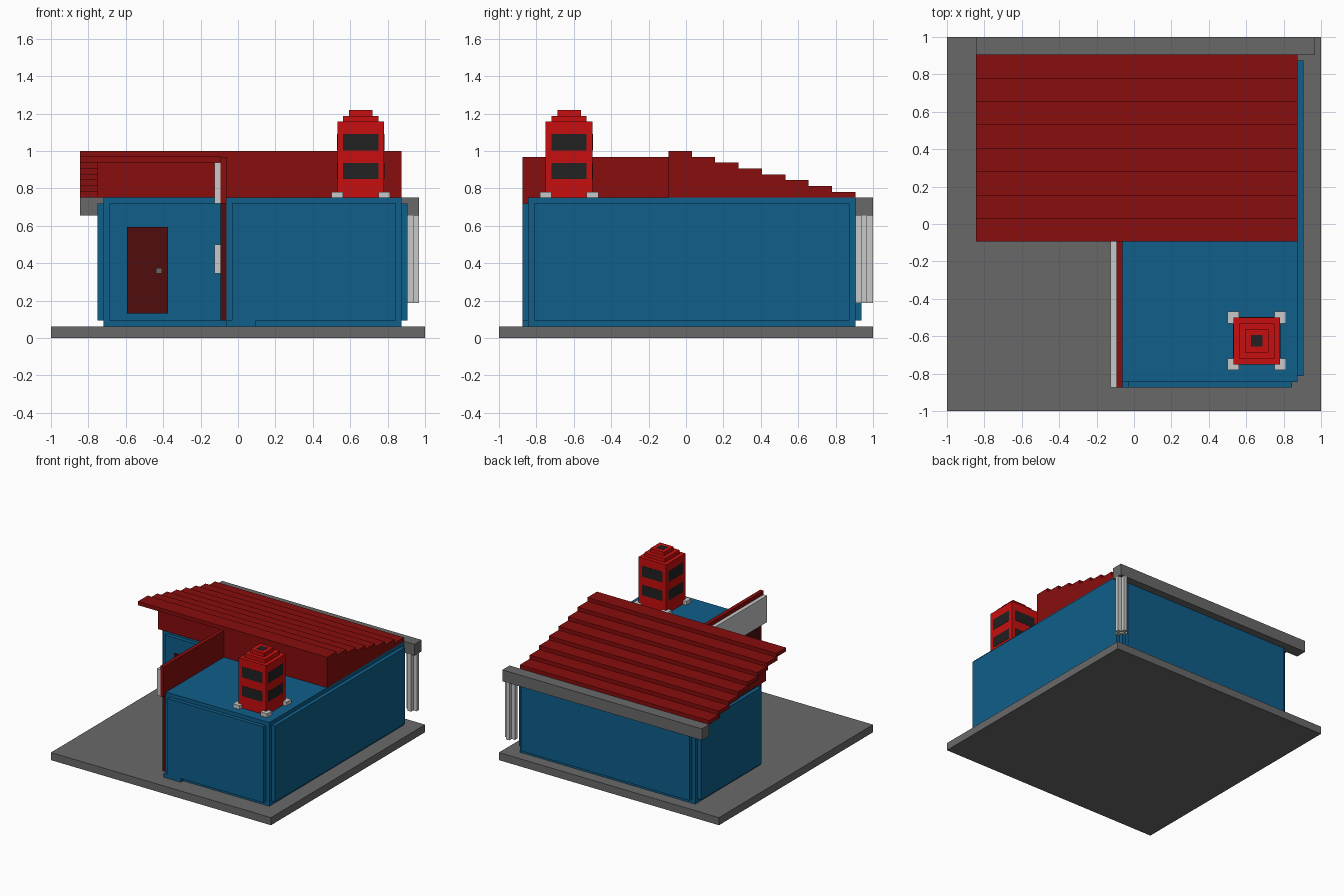
import bpy

if "Cube" in bpy.data.objects:
    bpy.data.objects.remove(bpy.data.objects["Cube"])

U = 1 / 32  # block unit of the model


def material(name, r, g, b):
    m = bpy.data.materials.new(name)
    m.diffuse_color = (r, g, b, 1)
    m.use_nodes = True
    m.node_tree.nodes["Principled BSDF"].inputs["Base Color"].default_value = m.diffuse_color
    return m


GREY = material("concrete_grey", 0.141, 0.141, 0.141)
BLUE = material("wall_blue", 0.0045, 0.112, 0.254)
ROOF = material("roof_red", 0.246, 0.004, 0.004)
DOOR = material("door_dark_red", 0.08, 0.004, 0.004)
RED = material("tower_red", 0.578, 0.0045, 0.0045)
WHITE = material("light_grey", 0.58, 0.58, 0.58)
BLACK = material("black", 0.015, 0.015, 0.015)


def box(name, x, y, z, mat):
    """Box given by its (min, max) on each axis, in block units."""
    lo = [a[0] * U for a in (x, y, z)]
    hi = [a[1] * U for a in (x, y, z)]
    verts = [(a, b, c) for a in (lo[0], hi[0]) for b in (lo[1], hi[1]) for c in (lo[2], hi[2])]
    faces = [(0, 1, 3, 2), (4, 6, 7, 5), (0, 4, 5, 1), (2, 3, 7, 6), (0, 2, 6, 4), (1, 5, 7, 3)]
    me = bpy.data.meshes.new(name)
    me.from_pydata(verts, [], faces)
    me.materials.append(mat)
    ob = bpy.data.objects.new(name, me)
    bpy.context.collection.objects.link(ob)
    return ob


# Ground slab
box("base_slab", (-32, 32), (-32, 32), (0, 2), GREY)

# L-shaped building with raised wall panels
box("rear_building", (-23, 28), (2, 29), (2, 24), BLUE)
box("front_building", (-2, 28), (-27, 2), (2, 24), BLUE)
PZ = (3, 23)
box("front_panel", (-1, 27), (-28, -27), PZ, BLUE)
box("front_foot", (-2, 3), (-28, -27), (2, 3), BLUE)
box("right_panel", (28, 29), (-26, 28), PZ, BLUE)
box("back_panel", (-22, 27), (29, 30), PZ, BLUE)
box("left_panel", (-24, -23), (3, 28), PZ, BLUE)
box("entry_panel", (-22, -3), (1, 2), PZ, BLUE)
box("side_panel", (-3, -2), (-27, 1), PZ, DOOR)

# Door and knob
box("door", (-19, -12), (0.5, 1), (4.2, 19), DOOR)
box("door_knob", (-14, -13), (0, 0.5), (11, 12), GREY)

# Sign wall above the side, with its boards
box("sign_wall", (-3, -2), (-28, 1), (23, 31), ROOF)
box("sign_board", (-4, -3), (-28, -3), (23, 30), WHITE)
box("side_window", (-4, -3), (-24, -6), (11, 16), WHITE)

# Stepped roof: overhanging slabs over a filled gable
for i in range(8):
    y0, top = -3 + 4 * i, 32 - i
    box(f"roof_slab_{i}", (-27, 28), (y0 - (0.5 if i else 0), y0 + 4), (top - 1, top), ROOF)
    if top - 1 > 24:
        left = -2 if i == 0 else -24
        box(f"roof_fill_{i}", (left, 28), (y0, y0 + 4), (24, top - 1), ROOF)

# Gutter and cross-section downpipe (open centre)
box("gutter", (-27, 31), (29, 32), (21, 24), GREY)
for n, x, y in (("left", (28, 29), (30, 31)), ("right", (30, 31), (30, 31)),
                ("front", (29, 30), (29, 30)), ("back", (29, 30), (31, 32))):
    box(f"downpipe_{n}", x, y, (6, 21), WHITE)

# Rooftop tower with stepped cap
CX, CY = 21, -20
for n, r, z in (("body", 4, (24, 37)), ("cap_lower", 3, (37, 38)), ("cap_upper", 2, (38, 39))):
    box(f"tower_{n}", (CX - r, CX + r), (CY - r, CY + r), z, RED)
box("tower_vent", (CX - 1, CX + 1), (CY - 1, CY + 1), (38.9, 39.05), BLACK)

# Black bands on all four sides, and corner feet
for k, z in enumerate(((27.2, 29.9), (32.1, 34.9))):
    for s in (-1, 1):
        a, b = sorted((s * 3.9, s * 4.05))
        box(f"band_x_{k}_{s}", (CX + a, CX + b), (CY - 3, CY + 3), z, BLACK)
        box(f"band_y_{k}_{s}", (CX - 3, CX + 3), (CY + a, CY + b), z, BLACK)
for sx in (-1, 1):
    for sy in (-1, 1):
        x = sorted((CX + sx * 3, CX + sx * 5))
        y = sorted((CY + sy * 3, CY + sy * 5))
        box(f"tower_foot_{sx}_{sy}", x, y, (24, 25), WHITE)
